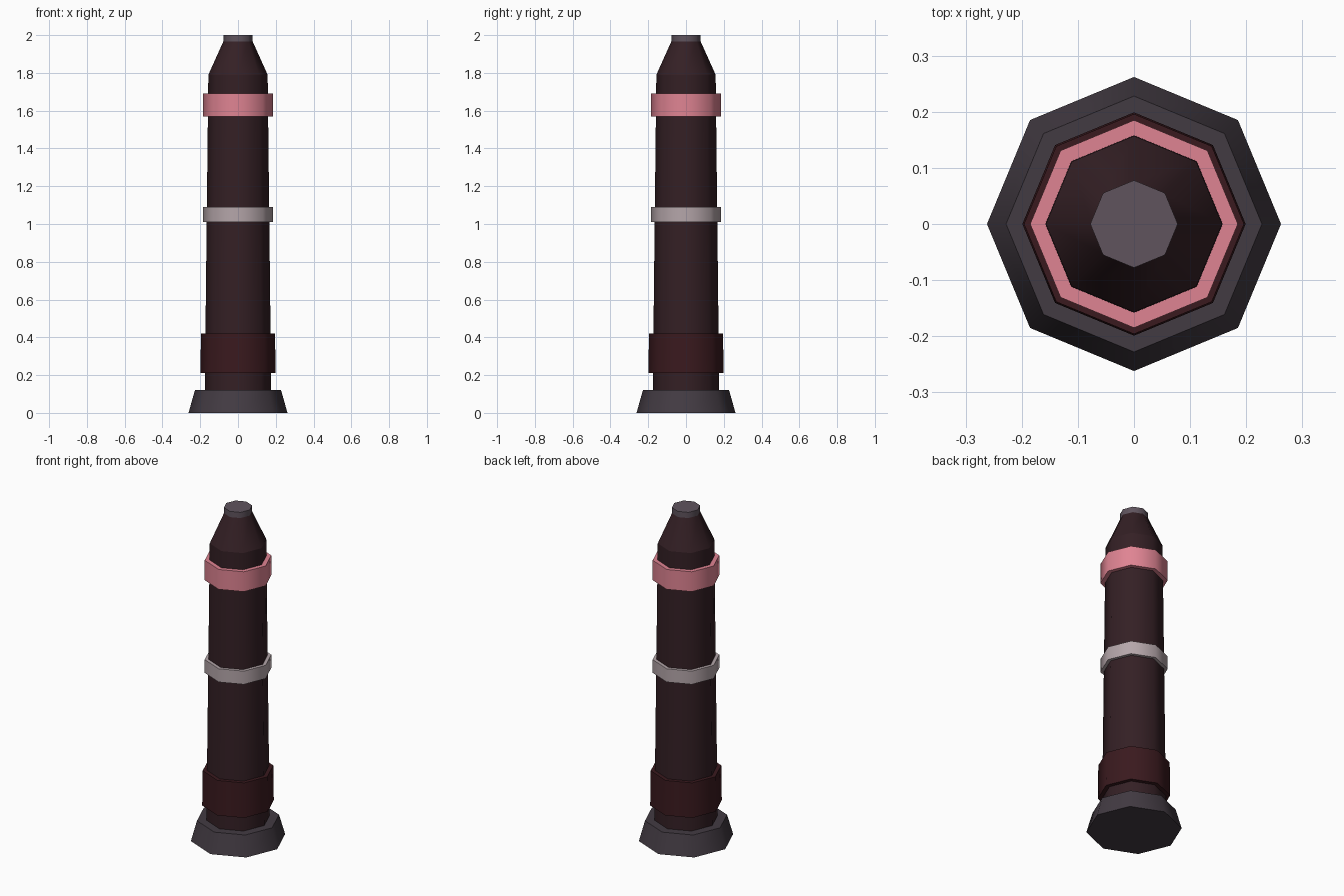
import bpy, bmesh, math

if "Cube" in bpy.data.objects:
    bpy.data.objects.remove(bpy.data.objects["Cube"])

SIDES = 8


def material(name, rgb):
    m = bpy.data.materials.new(name)
    m.diffuse_color = (*rgb, 1)
    m.use_nodes = True
    m.node_tree.nodes["Principled BSDF"].inputs["Base Color"].default_value = m.diffuse_color
    return m


def lathe(name, profile, mat):
    """Closed eight-sided solid from (radius, z) pairs, bottom to top."""
    bm = bmesh.new()
    rings = [[bm.verts.new((r * math.cos(math.tau * i / SIDES),
                            r * math.sin(math.tau * i / SIDES), z))
              for i in range(SIDES)] for r, z in profile]
    for lo, hi in zip(rings, rings[1:]):
        for i in range(SIDES):
            j = (i + 1) % SIDES
            bm.faces.new((lo[i], lo[j], hi[j], hi[i]))
    bm.faces.new(rings[0][::-1])
    bm.faces.new(rings[-1])
    me = bpy.data.meshes.new(name)
    bm.to_mesh(me)
    bm.free()
    me.materials.append(mat)
    ob = bpy.data.objects.new(name, me)
    bpy.context.collection.objects.link(ob)
    # Sides are smooth, the cap edges stay sharp
    bpy.ops.object.select_all(action='DESELECT')
    ob.select_set(True)
    bpy.context.view_layer.objects.active = ob
    bpy.ops.object.shade_smooth_by_angle(angle=math.radians(50))
    return ob


body = material("dark_brown", (0.034, 0.014, 0.018))
red = material("dark_red", (0.042, 0.010, 0.013))
pink = material("pink", (0.74, 0.23, 0.29))
pale = material("pale_grey", (0.46, 0.38, 0.40))
base = material("dark_grey", (0.055, 0.043, 0.055))
tip = material("mid_grey", (0.115, 0.088, 0.11))

# Flared foot and tapering shaft
lathe("foot", [(0.262, 0), (0.228, 0.12)], base)
lathe("shaft", [(0.176, 0.10), (0.157, 1.79)], body)

# Bands around the shaft
lathe("lower_band", [(0.199, 0.21), (0.196, 0.42)], red)
lathe("middle_band", [(0.185, 1.01), (0.185, 1.09)], pale)
lathe("upper_band", [(0.185, 1.57), (0.185, 1.69)], pink)

# Tapered nose and end cap
lathe("nose", [(0.157, 1.79), (0.076, 1.97)], body)
lathe("end_cap", [(0.078, 1.96), (0.078, 2.0)], tip)
